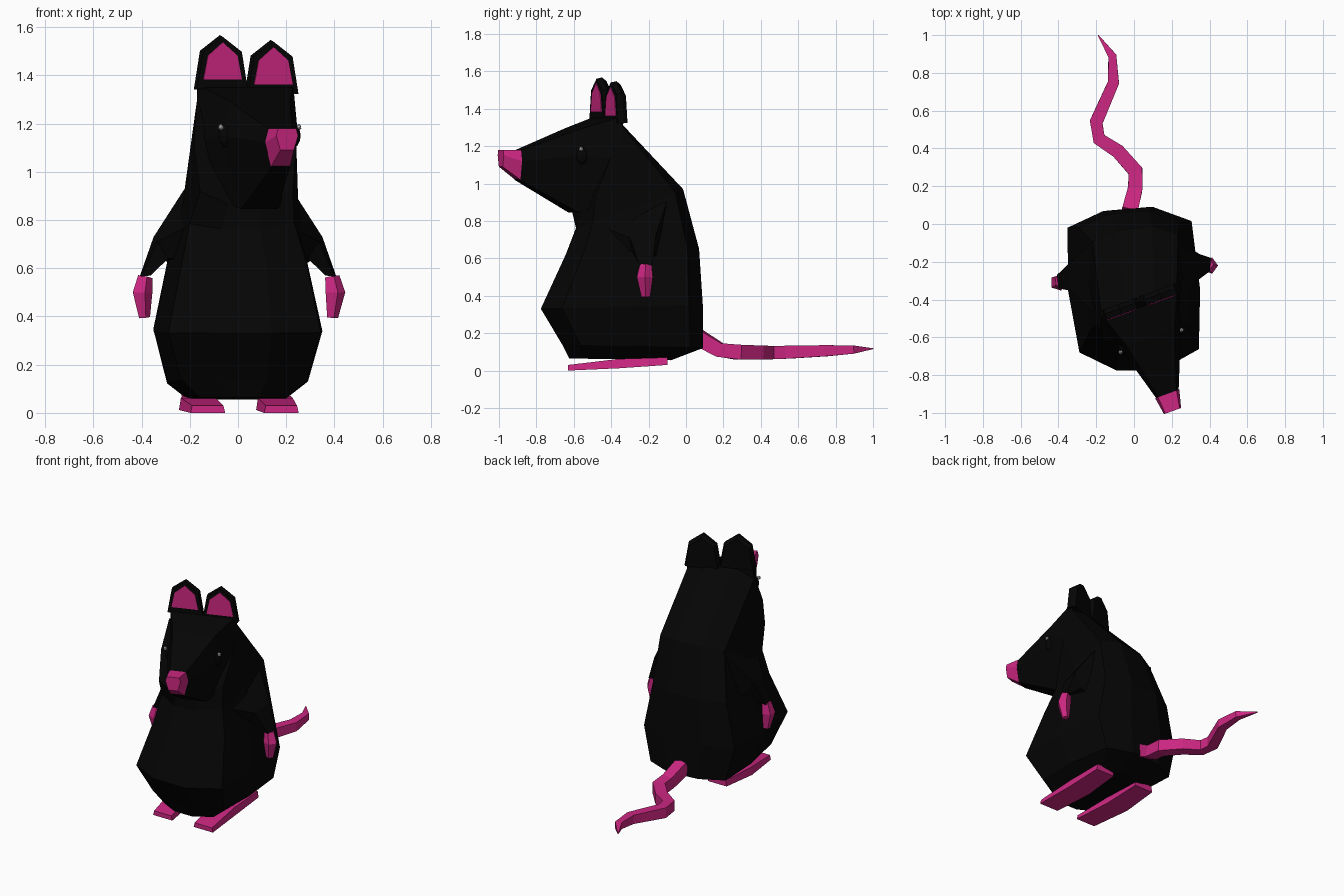
import bpy, bmesh, math
from mathutils import Vector, Matrix

if "Cube" in bpy.data.objects:
    bpy.data.objects.remove(bpy.data.objects["Cube"])


def material(name, rgb):
    m = bpy.data.materials.new(name)
    m.diffuse_color = (*rgb, 1)
    m.use_nodes = True
    m.node_tree.nodes["Principled BSDF"].inputs["Base Color"].default_value = m.diffuse_color
    return m


FUR = material("fur", (0.0015, 0.0015, 0.0015))
PINK = material("pink_skin", (0.6, 0.02, 0.22))
WHITE = material("eye_white", (0.9, 0.9, 0.9))

# Head frame: local x = sideways, local y = back, turned towards +x
HEAD = Matrix.Translation((0.03, -0.41, 0)) @ Matrix.Rotation(math.radians(20), 4, 'Z')


def loft(name, rings, mat, frame=None):
    """Skin equal-length rings of points, capping both ends."""
    n = len(rings[0])
    verts = [Vector(p) for r in rings for p in r]
    if frame:
        verts = [frame @ v for v in verts]
    faces = [tuple(range(n))[::-1], tuple(range(len(verts) - n, len(verts)))]
    for i in range(len(rings) - 1):
        for j in range(n):
            k = (j + 1) % n
            faces.append((i * n + j, i * n + k, (i + 1) * n + k, (i + 1) * n + j))
    me = bpy.data.meshes.new(name)
    me.from_pydata(verts, [], faces)
    me.materials.append(mat)
    bm = bmesh.new()
    bm.from_mesh(me)
    bmesh.ops.recalc_face_normals(bm, faces=bm.faces)
    bm.to_mesh(me)
    bm.free()
    bpy.context.collection.objects.link(bpy.data.objects.new(name, me))


def tube(name, path, mat, sides=5, turn=0.0):
    """Sweep a polygon along (x, y, z, radius) points."""
    pts = [Vector(p[:3]) for p in path]
    rings = []
    for i, p in enumerate(pts):
        d = (pts[min(i + 1, len(pts) - 1)] - pts[max(i - 1, 0)]).normalized()
        ref = Vector((0, 0, 1)) if abs(d.z) < 0.7 else Vector((0, 1, 0))
        a = d.cross(ref).normalized()
        b = a.cross(d)
        rings.append([p + path[i][3] * (a * math.cos(t) + b * math.sin(t))
                      for t in (turn + math.tau * k / sides for k in range(sides))])
    loft(name, rings, mat)


def ball(name, loc, size, mat, sub=1):
    bpy.ops.mesh.primitive_ico_sphere_add(subdivisions=sub, radius=1, location=HEAD @ Vector(loc))
    ob = bpy.context.object
    ob.name = name
    ob.scale = size
    ob.rotation_euler.z = math.radians(20)
    ob.data.materials.append(mat)


# Body: ten-sided rings (half width, centre x, front y, back y, front z, back z, yaw)
OUTLINE = [(0.36, 1), (0.93, 0.83), (1, 0), (0.93, -0.72), (0.33, -0.98),
           (-0.33, -0.98), (-0.88, -0.76), (-1, 0), (-0.95, 0.75), (-0.4, 0.95)]
BODY = [(0.20, 0, -0.63, -0.08, 0.065, 0.055, 0),
        (0.29, 0, -0.67, 0.09, 0.14, 0.12, 0),
        (0.35, 0, -0.785, 0.09, 0.33, 0.35, 0),
        (0.285, 0, -0.65, 0.07, 0.62, 0.65, 0),
        (0.24, 0.01, -0.59, -0.02, 0.76, 0.97, 0.05),
        (0.212, 0.03, -0.58, -0.40, 0.86, 1.35, 0.36)]
rings = []
for half, cx, yf, yb, zf, zb, yaw in BODY:
    ring = []
    for u, v in OUTLINE:
        t = (v + 1) / 2
        x = cx + half * u - 0.025 * v * (yaw == 0)
        ring.append((x, yf + (yb - yf) * t + yaw * half * u, zf + (zb - zf) * t))
    rings.append(ring)
loft("body", rings, FUR)


# Head and nose: six-sided sections (forward, side shift, top w, z, middle w, z, bottom w, z)
def section(d, c, wt, zt, wm, zm, wb, zb):
    return [(c + wt, -d, zt), (c + wm, -d, zm), (c + wb, -d, zb),
            (c - wb, -d, zb), (c - wm, -d, zm), (c - wt, -d, zt)]


loft("head", [section(0, 0, 0.212, 1.36, 0.215, 1.13, 0.20, 0.93),
              section(0.20, -0.01, 0.135, 1.295, 0.17, 1.15, 0.08, 0.845),
              section(0.515, -0.03, 0.05, 1.175, 0.062, 1.12, 0.04, 1.02)], FUR, HEAD)
loft("nose", [section(0.51, -0.03, 0.052, 1.18, 0.068, 1.12, 0.042, 1.02),
              section(0.605, -0.035, 0.04, 1.18, 0.048, 1.15, 0.03, 1.09)], PINK, HEAD)

# Ears with pink inner faces, eyes with highlights
EAR = [(-0.115, -0.02), (-0.088, 0.14), (0, 0.205), (0.088, 0.14), (0.115, -0.02)]
INNER = [(-0.085, 0.02), (-0.065, 0.12), (0, 0.175), (0.065, 0.12), (0.085, 0.02)]
for s, side in ((-1, "left"), (1, "right")):
    cx, cz = 0.112 * s, 1.352 - 0.01 * s
    loft(side + "_ear", [[(cx + u * k, y, cz + z * k) for u, z in EAR]
                         for y, k in ((0.025, 0.9), (0, 1), (-0.032, 0.97))], FUR, HEAD)
    loft(side + "_inner_ear", [[(cx + u, y, cz + z) for u, z in INNER]
                               for y in (-0.02, -0.036)], PINK, HEAD)
    ball(side + "_eye", (-0.012 + 0.15 * s, -0.205, 1.15), (0.03, 0.035, 0.05), FUR, 2)
    ball(side + "_eye_highlight", (-0.015 + 0.172 * s, -0.218, 1.185), (0.012, 0.012, 0.014), WHITE)

# Arms flow out of the shoulders; the left one reaches further forward
SHOULDER = [(0.215, -0.09, 0.94), (0.20, -0.48, 0.78), (0.23, -0.44, 0.64), (0.27, -0.16, 0.61)]
ELBOW = [(0.35, -0.16, 0.73), (0.335, -0.30, 0.71), (0.29, -0.29, 0.64), (0.30, -0.17, 0.63)]
WRIST = [(0.408, -0.18, 0.565), (0.402, -0.25, 0.565), (0.362, -0.25, 0.57), (0.367, -0.18, 0.57)]
for s, side, dy in ((-1, "left", -0.09), (1, "right", 0)):
    loft(side + "_arm", [[(s * x, y + dy * k, z) for x, y, z in ring]
                         for ring, k in ((SHOULDER, 0), (ELBOW, 0.6), (WRIST, 1))], FUR)
    tube(side + "_hand", [(0.388 * s, -0.215 + dy, 0.565, 0.033), (0.40 * s, -0.22 + dy, 0.50, 0.045),
                          (0.39 * s, -0.215 + dy, 0.395, 0.025)], PINK, 5)

# Feet: flat wedges rising to the heel (front x, back x)
for side, xf, xb in (("left", -0.125, -0.165), ("right", 0.18, 0.155)):
    loft(side + "_foot", [[(x - w, y, z0), (x + w, y, z0), (x + w * 0.9, y, z1), (x - w * 0.9, y, z1)]
                          for x, y, w, z0, z1 in ((xf, -0.63, 0.072, 0, 0.03),
                                                  (xb, -0.36, 0.08, 0.012, 0.062),
                                                  (xb, -0.10, 0.07, 0.03, 0.07))], PINK)

# Tail: winding taper lying near the ground
tube("tail", [(-0.025, 0.06, 0.18, 0.06), (0.005, 0.18, 0.11, 0.054), (0.008, 0.28, 0.098, 0.056),
              (-0.085, 0.385, 0.096, 0.053), (-0.185, 0.45, 0.096, 0.05), (-0.2, 0.54, 0.098, 0.049),
              (-0.108, 0.75, 0.106, 0.042), (-0.115, 0.89, 0.112, 0.031),
              (-0.19, 1.0, 0.117, 0.003)], PINK, 4, math.pi / 4)
